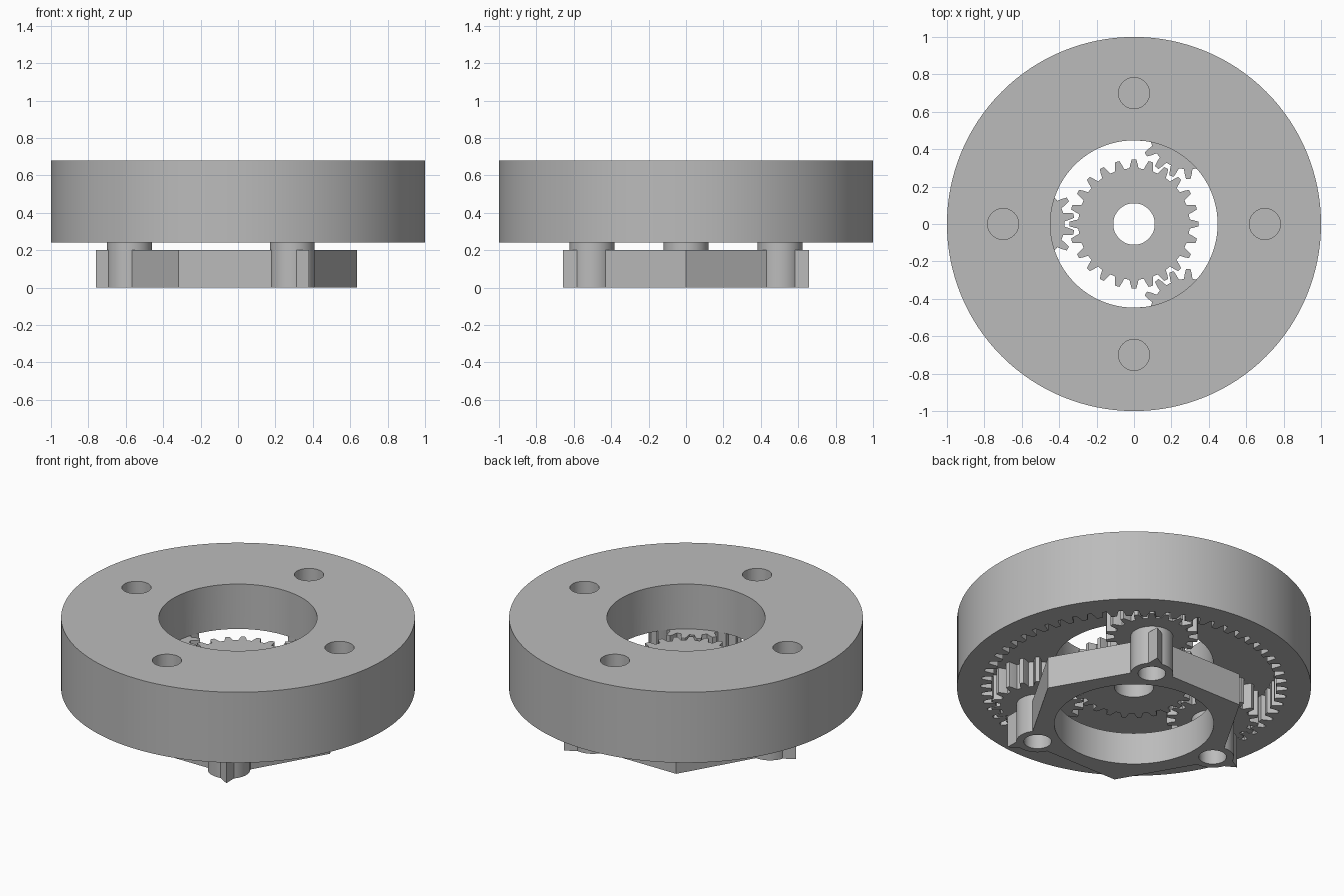
import bpy
from math import cos, sin, pi, radians

if "Cube" in bpy.data.objects:
    bpy.data.objects.remove(bpy.data.objects["Cube"])

# One plain grey material
grey = bpy.data.materials.new("plain_grey")
grey.use_nodes = True
grey.diffuse_color = (0.5, 0.5, 0.5, 1)
grey.node_tree.nodes["Principled BSDF"].inputs["Base Color"].default_value = (0.5, 0.5, 0.5, 1)


def polar(r, a, centre=(0, 0)):
    return centre[0] + r * cos(a), centre[1] + r * sin(a)


def ngon(r, sides=128, centre=(0, 0), turn=0):
    return [polar(r, turn + 2 * pi * i / sides, centre) for i in range(sides)]


def gear(teeth, root, tip, centre=(0, 0), turn=0, phase=0):
    """Gear outline; phase is a fraction of one tooth pitch."""
    pitch = 2 * pi / teeth
    mid = (root + tip) / 2
    tooth = [(-.31, root), (-.23, mid), (-.13, tip),
             (.13, tip), (.23, mid), (.31, root)]
    return [polar(r, turn + (i + phase + f) * pitch, centre)
            for i in range(teeth) for f, r in tooth]


def solid(name, loops, bottom, top):
    """Extrude an outline, with any inner loops as holes."""
    curve = bpy.data.curves.new(name, 'CURVE')
    curve.dimensions = '2D'
    curve.fill_mode = 'BOTH'
    curve.extrude = (top - bottom) / 2
    for loop in loops:
        spline = curve.splines.new('POLY')
        spline.points.add(len(loop) - 1)
        for point, (x, y) in zip(spline.points, loop):
            point.co = (x, y, 0, 1)
        spline.use_cyclic_u = True
    ob = bpy.data.objects.new(name, curve)
    bpy.context.collection.objects.link(ob)
    select(ob)
    bpy.ops.object.convert(target='MESH')
    ob = bpy.context.object
    bpy.ops.object.mode_set(mode='EDIT')
    bpy.ops.mesh.select_all(action='SELECT')
    bpy.ops.mesh.remove_doubles(threshold=0.0001)
    bpy.ops.mesh.normals_make_consistent(inside=False)
    bpy.ops.object.mode_set(mode='OBJECT')
    for v in ob.data.vertices:
        v.co.z += (top + bottom) / 2
    return ob


def select(ob):
    bpy.ops.object.select_all(action='DESELECT')
    ob.select_set(True)
    bpy.context.view_layer.objects.active = ob


def combine(ob, other, operation):
    mod = ob.modifiers.new(operation.lower(), 'BOOLEAN')
    mod.operation = operation
    mod.solver = 'EXACT'
    mod.object = other
    select(ob)
    bpy.ops.object.modifier_apply(modifier=mod.name)
    bpy.data.objects.remove(other)


def finish(ob):
    ob.data.materials.clear()
    ob.data.materials.append(grey)
    select(ob)
    bpy.ops.object.shade_smooth_by_angle(angle=radians(25))


GEAR_BOTTOM, GEAR_TOP, TOP = 0.24, 0.40, 0.68
ORBIT = 0.58
post_angles = [pi, pi / 3, -pi / 3]

# Ring gear housing: toothed pocket below, blind bolt holes above
housing = solid("ring_gear_housing", [ngon(1), ngon(0.447)], GEAR_BOTTOM, TOP)
combine(housing, solid("pocket_cutter", [gear(60, 0.805, 0.865, phase=.5)],
                       GEAR_BOTTOM - 0.1, GEAR_TOP), 'DIFFERENCE')
for i in range(4):
    bolt = ngon(0.083, 48, polar(0.7, i * pi / 2))
    combine(housing, solid("bolt_cutter", [bolt], TOP - 0.2, TOP + 0.1), 'DIFFERENCE')
finish(housing)

# Sun gear
finish(solid("sun_gear", [gear(24, 0.298, 0.345), ngon(0.111, 64)], GEAR_BOTTOM, GEAR_TOP))

# Planet gears, each with a gap facing the sun
for i, a in enumerate(post_angles):
    c = polar(ORBIT, a)
    finish(solid(f"planet_gear_{i + 1}",
                 [gear(18, 0.21, 0.262, c, a, .5), ngon(0.078, 48, c)],
                 GEAR_BOTTOM, GEAR_TOP))

# Carrier: hexagonal frame, pointed lugs and bored posts
carrier = solid("planet_carrier", [ngon(0.635, 6), ngon(0.45)], 0, 0.2)
for a in post_angles:
    c = polar(ORBIT, a)
    combine(carrier, solid("lug", [ngon(0.18, 3, c, a)], 0, 0.2), 'UNION')
    combine(carrier, solid("post", [ngon(0.12, 64, c)], 0, GEAR_BOTTOM), 'UNION')
    combine(carrier, solid("post_cutter", [ngon(0.078, 48, c)], -0.1, 0.3), 'DIFFERENCE')
finish(carrier)
